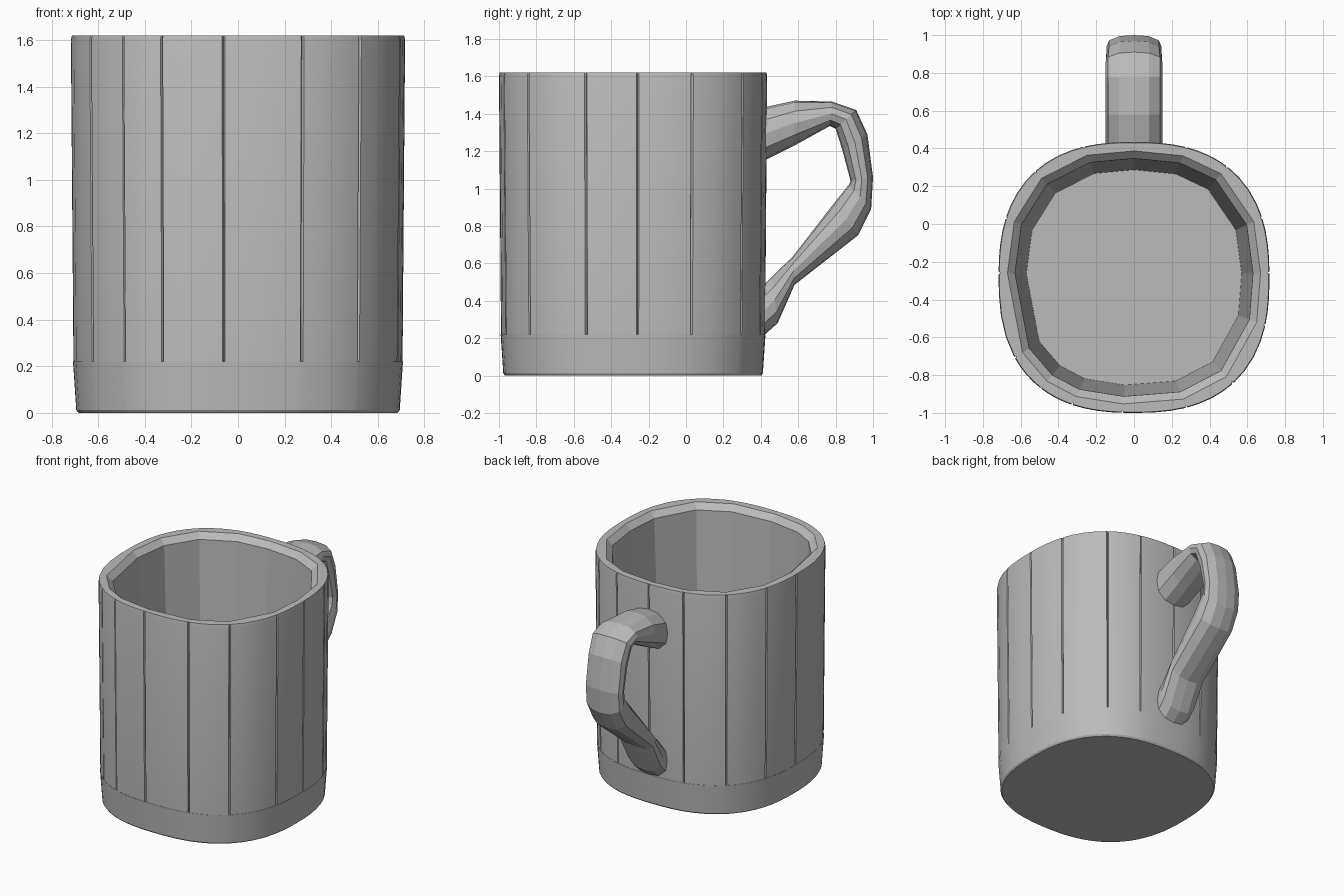
import bpy, bmesh, math
from mathutils import Vector

cube = bpy.data.objects.get("Cube")
if cube:
    bpy.data.objects.remove(cube, do_unlink=True)

grey = bpy.data.materials.new("plain grey")
grey.use_nodes = True
COLOUR = (0.5, 0.5, 0.5, 1)
grey.diffuse_color = COLOUR
grey.node_tree.nodes["Principled BSDF"].inputs["Base Color"].default_value = COLOUR

CENTRE_Y = -0.283
# Angles of the seams between wall panels
SEAMS = [2, 25, 50, 68, 90, 111, 133, 155, 178, 214, 230, 244, 265, 292, 313, 340]
PANELS = list(zip(SEAMS, SEAMS[1:] + [SEAMS[0] + 360]))
# Where each panel is divided, from one seam to the next
DIVISIONS = [0, 0.02, 0.25, 0.5, 0.75, 0.98]


def rounded_square(degrees, half):
    """Point on the soft square outline of the mug."""
    c, s = math.cos(math.radians(degrees)), math.sin(math.radians(degrees))
    r = half / (abs(c) ** 2.5 + abs(s) ** 2.5) ** 0.4
    return Vector((r * c, r * s))


def outer_ring(half, z, groove=0.0):
    """Curved outline, with a narrow groove at each seam if wanted."""
    ring = [rounded_square(a + (b - a) * t, half if t else half - groove)
            for a, b in PANELS for t in DIVISIONS]
    return [(p.x, p.y + CENTRE_Y, z) for p in ring]


def inner_ring(half, z):
    """Outline with flat panels between the seams."""
    ring = [rounded_square(a, half).lerp(rounded_square(b, half), t)
            for a, b in PANELS for t in DIVISIONS]
    return [(p.x, p.y + CENTRE_Y, z) for p in ring]


def loft(name, rings):
    """Skin a list of equal rings into one object with closed ends."""
    bm = bmesh.new()
    rows = [[bm.verts.new(p) for p in ring] for ring in rings]
    for low, high in zip(rows, rows[1:]):
        n = len(low)
        for i in range(n):
            j = (i + 1) % n
            bm.faces.new((low[i], low[j], high[j], high[i]))
    bm.faces.new(rows[0])
    bm.faces.new(rows[-1])
    bmesh.ops.recalc_face_normals(bm, faces=bm.faces)
    mesh = bpy.data.meshes.new(name)
    bm.to_mesh(mesh)
    bm.free()
    mesh.materials.append(grey)
    obj = bpy.data.objects.new(name, mesh)
    bpy.context.collection.objects.link(obj)
    return obj


def smooth(obj):
    """Smooth the gentle curves and keep the edges sharp."""
    bpy.ops.object.select_all(action="DESELECT")
    obj.select_set(True)
    bpy.context.view_layer.objects.active = obj
    bpy.ops.object.shade_smooth_by_angle(angle=math.radians(20))


# Cup: outside panels, bevelled rim, inside panels and floor in one shell
smooth(loft("cup_wall", [
    outer_ring(0.706, 0.21, 0.012),
    outer_ring(0.717, 1.60, 0.012),
    outer_ring(0.713, 1.62, 0.006),
    inner_ring(0.670, 1.62),
    inner_ring(0.630, 1.58),
    inner_ring(0.590, 0.70),
    inner_ring(0.570, 0.24),
]))

# Base: solid band below the wall panels
smooth(loft("base", [
    outer_ring(0.685, 0.0),
    outer_ring(0.694, 0.012),
    outer_ring(0.708, 0.22),
]))

# Handle: cross-sections given by outer (y, z), inner (y, z) and half width
HANDLE = [
    ((0.40, 1.43), (0.40, 1.14), 0.150),
    ((0.58, 1.47), (0.58, 1.23), 0.150),
    ((0.78, 1.465), (0.77, 1.335), 0.150),
    ((0.91, 1.42), (0.80, 1.32), 0.150),
    ((0.97, 1.29), (0.835, 1.21), 0.145),
    ((1.00, 1.06), (0.88, 1.04), 0.145),
    ((0.99, 0.89), (0.87, 1.02), 0.145),
    ((0.92, 0.75), (0.79, 0.92), 0.150),
    ((0.58, 0.485), (0.57, 0.635), 0.150),
    ((0.49, 0.28), (0.46, 0.53), 0.145),
    ((0.40, 0.20), (0.40, 0.47), 0.140),
]


def handle_ring(outer, inner, half_width, sides=12):
    """Slightly squared oval between the outer and inner points."""
    mid = (Vector(outer) + Vector(inner)) / 2
    arm = Vector(outer) - mid
    ring = []
    for i in range(sides):
        offset = rounded_square(360 * i / sides, 1)
        p = mid + arm * offset.x
        ring.append((half_width * offset.y, p.x, p.y))
    return ring


loft("handle", [handle_ring(*section) for section in HANDLE])
